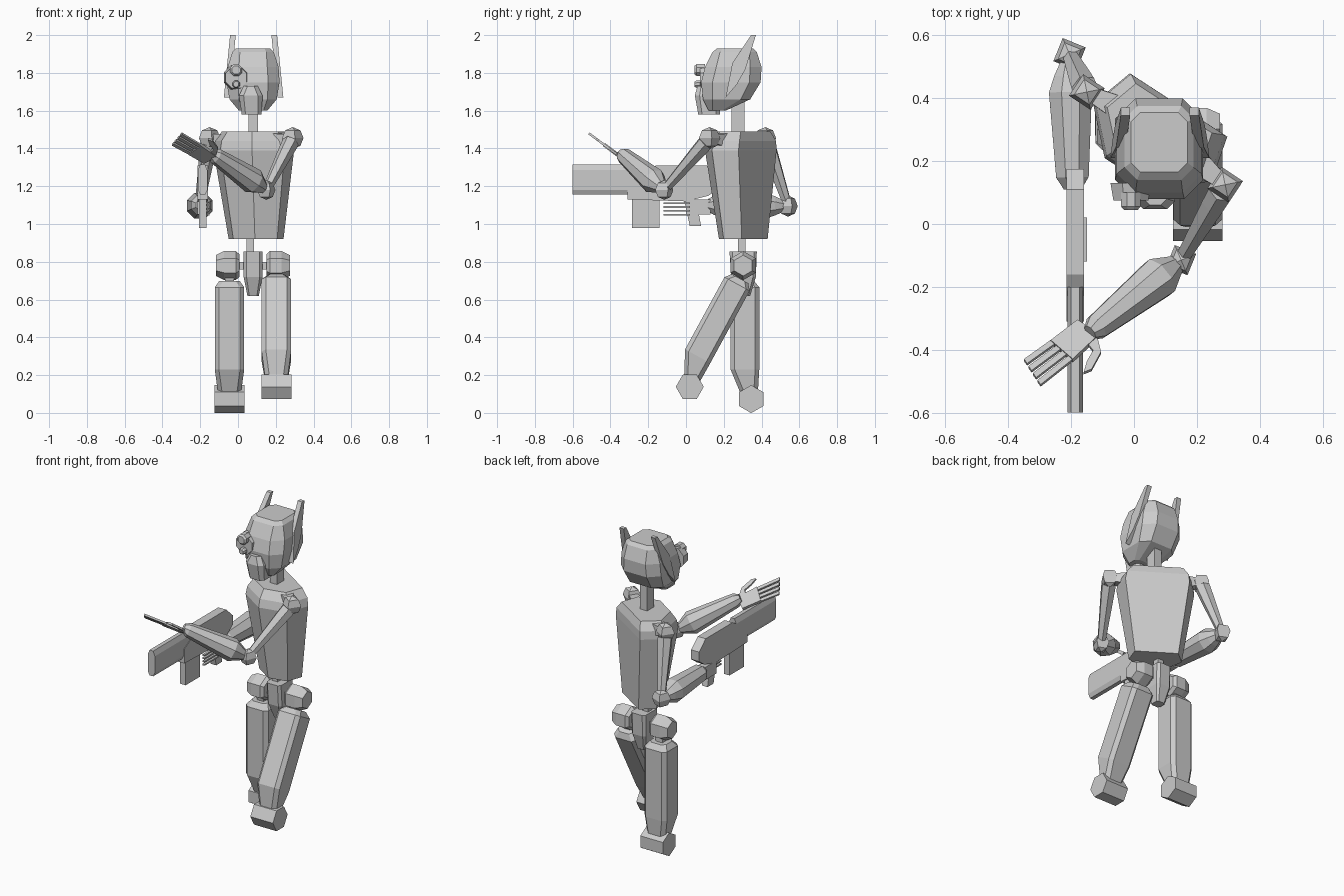
import bpy, bmesh, math
from mathutils import Vector, Matrix

if "Cube" in bpy.data.objects:
    bpy.data.objects.remove(bpy.data.objects["Cube"])

grey = bpy.data.materials.new("light_grey")
grey.diffuse_color = (0.6, 0.6, 0.6, 1)
grey.use_nodes = True
grey.node_tree.nodes["Principled BSDF"].inputs["Base Color"].default_value = grey.diffuse_color


def finish(name, bm):
    bmesh.ops.recalc_face_normals(bm, faces=bm.faces)
    me = bpy.data.meshes.new(name)
    bm.to_mesh(me)
    bm.free()
    me.materials.append(grey)
    ob = bpy.data.objects.new(name, me)
    bpy.context.collection.objects.link(ob)
    return ob


def loft(name, rings):
    """Skin a list of equal-length point rings and cap both ends."""
    bm = bmesh.new()
    vs = [[bm.verts.new(p) for p in r] for r in rings]
    n = len(vs[0])
    for a, b in zip(vs, vs[1:]):
        for i in range(n):
            j = (i + 1) % n
            bm.faces.new((a[i], a[j], b[j], b[i]))
    bm.faces.new(vs[0])
    bm.faces.new(vs[-1])
    return finish(name, bm)


def tube(name, p0, p1, stations, sides=8, spin=0.5):
    """Faceted limb from p0 to p1; stations are (fraction, radius)."""
    p0, p1 = Vector(p0), Vector(p1)
    q = (p1 - p0).to_track_quat('Z', 'Y')
    rings = []
    for t, r in stations:
        ring = []
        for i in range(sides):
            a = math.tau * (i + spin) / sides
            ring.append(p0.lerp(p1, t) + q @ Vector((r * math.cos(a), r * math.sin(a), 0)))
        rings.append(ring)
    return loft(name, rings)


def box(name, x0, x1, y0, y1, z0, z1):
    c = [(x0, y0), (x1, y0), (x1, y1), (x0, y1)]
    return loft(name, [[(x, y, z) for x, y in c] for z in (z0, z1)])


def slab(name, profile, x0, x1, lean=0.0):
    """Side profile (y, z) given thickness along x."""
    zb = min(z for _, z in profile)
    return loft(name, [[(x + lean * (z - zb), y, z) for y, z in profile] for x in (x0, x1)])


def chamfer_rect(x0, x1, y0, y1, c, z):
    return [(x0 + c, y0, z), (x1 - c, y0, z), (x1, y0 + c, z), (x1, y1 - c, z),
            (x1 - c, y1, z), (x0 + c, y1, z), (x0, y1 - c, z), (x0, y0 + c, z)]


def joint(name, c, r, spin=0.0):
    bm = bmesh.new()
    bmesh.ops.create_uvsphere(bm, u_segments=4, v_segments=4, radius=r,
                              matrix=Matrix.Translation(c) @ Matrix.Rotation(spin, 4, 'Z'))
    return finish(name, bm)


# Head: faceted helmet, snout, neck
HX = 0.08
head = [(1.60, 0.12, 0.21, 0.075, 0.02), (1.66, 0.09, 0.34, 0.125, 0.05),
        (1.75, 0.08, 0.395, 0.14, 0.06), (1.83, 0.10, 0.40, 0.135, 0.06),
        (1.91, 0.14, 0.375, 0.11, 0.04), (1.93, 0.165, 0.355, 0.09, 0.03)]
loft("head", [chamfer_rect(HX - h, HX + h, y0, y1, c, z) for z, y0, y1, h, c in head])
loft("snout", [chamfer_rect(0.02, 0.125, 0.065, 0.18, 0.02, 1.58),
               chamfer_rect(0.005, 0.13, 0.047, 0.18, 0.025, 1.68),
               chamfer_rect(0.03, 0.105, 0.06, 0.18, 0.02, 1.73)])
box("neck", 0.055, 0.105, 0.24, 0.31, 1.46, 1.70)

# Ears, swept back and up
ear = [(0.21, 1.67), (0.27, 1.74), (0.315, 1.82), (0.37, 2.0), (0.345, 2.0), (0.245, 1.85)]
slab("left_ear", ear, -0.075, -0.045, 0.10)
slab("right_ear", ear, 0.21, 0.24, -0.10)

# Eye cluster
tube("eye_mount", (-0.01, 0.13, 1.775), (-0.01, 0.075, 1.775), [(0, 0.07), (1, 0.06)])
for n, z, r in (("upper_eye", 1.815, 0.034), ("lower_eye", 1.74, 0.021)):
    tube(n, (-0.01, 0.10, z), (-0.01, 0.045, z), [(0, r), (0.8, r), (1, r * 0.7)])

# Torso: turned wedge, widest at the chest
plan = [(-0.18, 0.115), (0.19, 0.115), (0.225, -0.03), (0.10, -0.155), (-0.10, -0.155), (-0.225, -0.03)]
yaw = Matrix.Rotation(math.radians(-33), 2)


def torso_ring(s, cx, cy, z):
    pts = [yaw @ Vector(p) * s for p in plan]
    return [(cx + p.x, cy + p.y, z) for p in pts]


loft("torso", [torso_ring(0.68, 0.09, 0.30, 0.92), torso_ring(1.0, 0.075, 0.285, 1.39),
               torso_ring(0.96, 0.075, 0.29, 1.44), torso_ring(0.78, 0.075, 0.295, 1.49)])

# Waist and pelvis
box("waist", 0.045, 0.085, 0.275, 0.315, 0.80, 0.95)
loft("pelvis", [chamfer_rect(0.05, 0.11, 0.28, 0.34, 0.01, 0.62),
                chamfer_rect(0.03, 0.13, 0.24, 0.37, 0.015, 0.72),
                chamfer_rect(0.03, 0.13, 0.23, 0.375, 0.015, 0.855)])
box("hip_axle", -0.05, 0.21, 0.28, 0.32, 0.76, 0.80)

# Legs: hip prism, link, faceted leg, hex foot
HIP = (0.303, 0.78)
legs = [("left", -0.045, (0.312, 0.685), (0.312, 0.23), (0.335, 0.10), (0.345, 0.073), 0.5, -0.055, -1),
        ("right", 0.203, (0.28, 0.70), (0.062, 0.30), (0.03, 0.18), (0.02, 0.138), 0.0, 0.212, 1)]
for side, x, top, low, ankle, foot, spin, hx, sgn in legs:
    a, b = hx - sgn * 0.062, hx + sgn * 0.062
    tube(side + "_hip", (a, *HIP), (b, *HIP), [(0, 0.06), (0.15, 0.077), (0.65, 0.077), (1, 0.055)], 6, 0.5)
    tube(side + "_hip_link", (x, *HIP), (x, *top), [(0, 0.04), (1.2, 0.03)], 4)
    d = (Vector(top) - Vector(low)).normalized()
    n = Vector((d.y, -d.x))
    rings = []
    for c, w, h in ((Vector(top) + d * 0.012, 0.055, 0.05), (Vector(top) - d * 0.02, 0.078, 0.076),
                    (Vector(low), 0.078, 0.076), (Vector(ankle), 0.06, 0.045)):
        oct_ = chamfer_rect(-w, w, -h, h, 0.022, 0)
        rings.append([(x + p[0], *(c + n * p[1])) for p in oct_])
    loft(side + "_leg", rings)
    tube(side + "_foot", (x - 0.079, *foot), (x + 0.079, *foot), [(0, 0.074), (1, 0.074)], 6, spin)

# Free arm, raised forward
S, E, W = (0.29, 0.125, 1.455), (0.15, -0.115, 1.18), (-0.14, -0.345, 1.375)
joint("right_shoulder", S, 0.058, 0.2)
tube("right_shoulder_link", (0.20, 0.20, 1.44), S, [(0, 0.055), (1, 0.03)], 4)
tube("right_upper_arm", S, E, [(0.08, 0.045), (0.25, 0.042), (1, 0.024)], 6)
joint("right_elbow", E, 0.052, 0.4)
tube("right_forearm", E, W, [(0, 0.02), (0.1, 0.04), (0.24, 0.07), (0.93, 0.043), (1, 0.025)], 8)

# Open hand: flat shapes lying on one tilted plane
def hand_part(name, pts, t=0.012):
    up = Vector((0, 0.6, 0.8)) * t / 2
    base = [Vector((x, y, 1.372 - 0.75 * (y + 0.37))) for x, y in pts]
    return loft(name, [[p - up for p in base], [p + up for p in base]])


hand_part("right_palm", [(-0.265, -0.375), (-0.18, -0.31), (-0.11, -0.355), (-0.195, -0.435)], 0.02)
for i in range(4):
    f = i / 3
    a = Vector((-0.258, -0.378)).lerp(Vector((-0.202, -0.428)), f)
    b = Vector((-0.345, -0.44)).lerp(Vector((-0.302, -0.507)), f)
    w = Vector((0.005, -0.007))
    hand_part("right_finger_%d" % (i + 1), [a - w, a + w, b + w, b - w])
hand_part("right_thumb", [(-0.145, -0.34), (-0.115, -0.37), (-0.105, -0.41), (-0.135, -0.465),
                          (-0.16, -0.475), (-0.15, -0.44), (-0.13, -0.405), (-0.15, -0.38)])

# Gun arm, folded back then forward
S, E, W = (-0.15, 0.42, 1.455), (-0.205, 0.54, 1.095), (-0.195, 0.11, 1.10)
joint("left_shoulder", S, 0.058, 0.2)
tube("left_shoulder_link", (-0.05, 0.37, 1.44), S, [(0, 0.055), (1, 0.03)], 4)
tube("left_upper_arm", S, E, [(0.08, 0.045), (0.25, 0.042), (1, 0.024)], 6)
joint("left_elbow", E, 0.056, 0.4)
tube("left_forearm", E, W, [(0, 0.02), (0.16, 0.055), (0.28, 0.074), (0.91, 0.056), (1, 0.03)], 8)
box("left_palm", -0.215, -0.165, 0.0, 0.13, 1.05, 1.13)
for i in range(4):
    z = 1.045 + 0.02 * i
    box("left_finger_%d" % (i + 1), -0.165, -0.15, -0.12, 0.02, z, z + 0.009)

# Rifle: hexagonal barrel, body, magazine, grip
GX = -0.187
barrel = [(-0.013, 1.315), (0.013, 1.315), (0.025, 1.285), (0.025, 1.18), (0.013, 1.155),
          (-0.013, 1.155), (-0.025, 1.18), (-0.025, 1.285)]
loft("rifle_barrel", [[(GX + x, y, z) for x, z in barrel] for y in (-0.6, -0.2)])
slab("rifle_body", [(-0.31, 1.13), (0.0, 1.12), (0.12, 1.15), (0.175, 1.19), (0.175, 1.25),
                    (0.11, 1.31), (-0.16, 1.31), (-0.31, 1.22)], GX - 0.028, GX + 0.028)
box("rifle_magazine", GX - 0.02, GX + 0.02, -0.285, -0.14, 0.98, 1.16)
slab("rifle_grip", [(0.02, 0.99), (0.08, 0.99), (0.05, 1.15), (-0.015, 1.15)], GX - 0.02, GX + 0.02)
